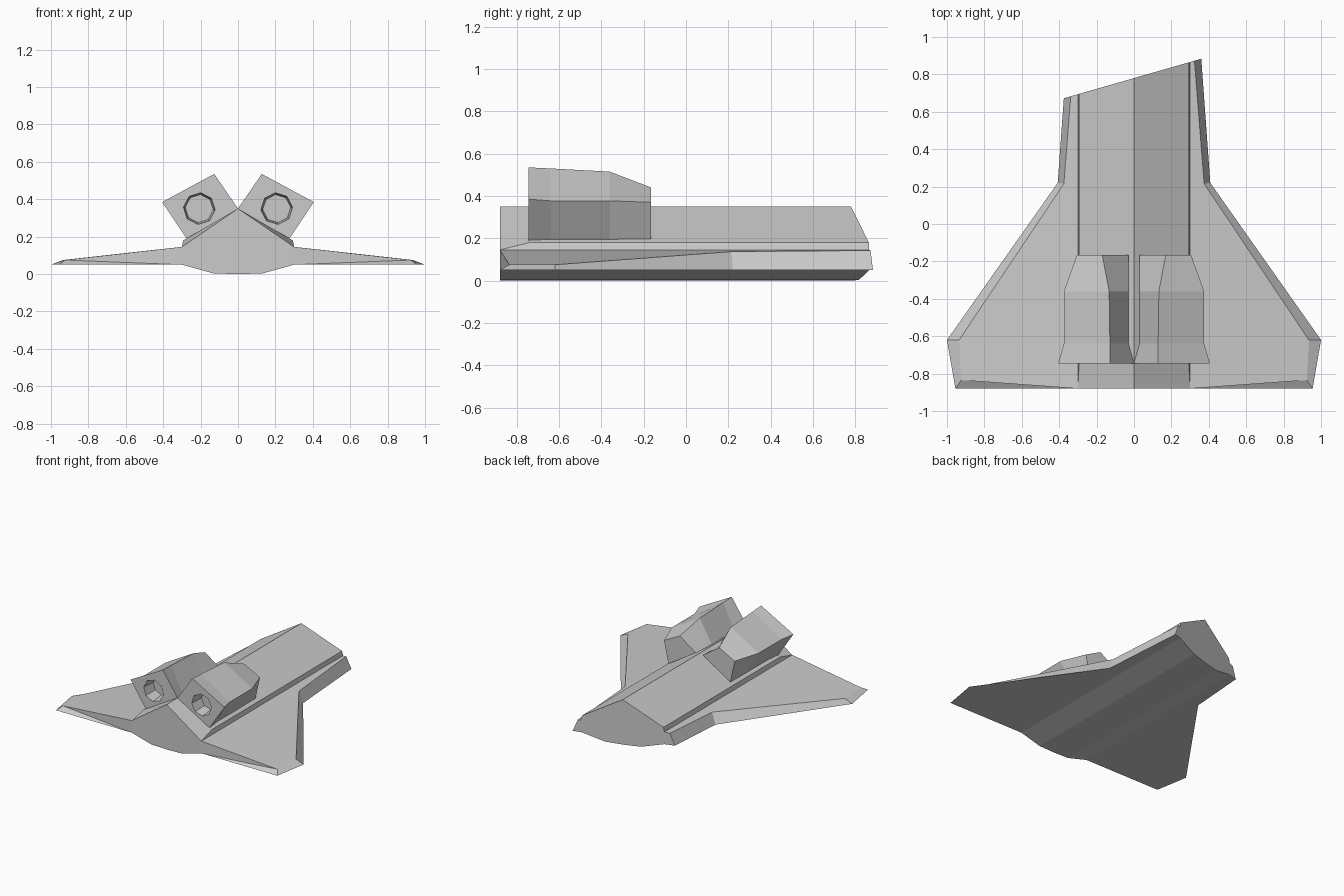
import bpy, bmesh
from math import cos, sin, radians
from mathutils import Vector

if "Cube" in bpy.data.objects:
    bpy.data.objects.remove(bpy.data.objects["Cube"])


def finish(bm, name):
    bmesh.ops.recalc_face_normals(bm, faces=bm.faces[:])
    me = bpy.data.meshes.new(name)
    bm.to_mesh(me)
    bm.free()
    ob = bpy.data.objects.new(name, me)
    bpy.context.collection.objects.link(ob)
    return ob


def loft(bm, rings, closed):
    n = len(rings[0])
    for a, b in zip(rings, rings[1:]):
        for i in range(n if closed else n - 1):
            j = (i + 1) % n
            bm.faces.new((a[i], a[j], b[j], b[i]))


# Hull and wings: half stations of (body y, shoulder, wing top edge, wing outer edge)
stations = [
    (-0.88, (0.30, -0.88, 0.145), (0.925, -0.835, 0.075), (0.955, -0.88)),
    (-0.74, (0.293, -0.74, 0.18), (0.935, -0.62, 0.075), (1.0, -0.62)),
    (0.22, (0.293, 0.22, 0.18), (0.375, 0.215, 0.137), (0.408, 0.22)),
    (1.10, (0.293, 1.10, 0.18), (0.305, 1.10, 0.144), (0.344, 1.10)),
]
bm = bmesh.new()
rings = []
for y, shoulder, top, outer in stations:
    pts = [(0, y, 0.35), shoulder, (0.30, y, 0.145), top, (*outer, 0.05),
           (0.30, y, 0.05), (0.13, y, 0.003), (0, y, 0.0)]
    rings.append([bm.verts.new(p) for p in pts])
loft(bm, rings, closed=False)

# Flat engine end of the hull and bevelled trailing edges
f = rings[0]
bm.faces.new((f[0], f[2], f[5], f[6], f[7]))
bm.faces.new((f[2], f[3], f[5]))
bm.faces.new((f[3], f[4], f[5]))
bmesh.ops.remove_doubles(bm, verts=bm.verts[:], dist=0.0005)
bmesh.ops.mirror(bm, geom=bm.verts[:] + bm.edges[:] + bm.faces[:],
                 axis='X', merge_dist=0.0005)
bmesh.ops.remove_doubles(bm, verts=bm.verts[:], dist=0.0005)

# Slanted cut across the nose, capped
cut = bmesh.ops.bisect_plane(bm, geom=bm.verts[:] + bm.edges[:] + bm.faces[:],
                             plane_co=(0, 0.78, 0),
                             plane_no=Vector((-0.287, 1, 0)).normalized(),
                             clear_outer=True)
bmesh.ops.contextual_create(
    bm, geom=[e for e in cut['geom_cut'] if isinstance(e, bmesh.types.BMEdge)])
finish(bm, "hull_with_wings")

# Engine pod: four-sided sections (top, outer, bottom, inner corners)
sections = [
    (-0.745, [(0.127, 0.535), (0.405, 0.385), (0.275, 0.19), (0.0, 0.35)]),
    (-0.64, [(0.129, 0.53), (0.375, 0.377), (0.267, 0.195), (0.03, 0.335)]),
    (-0.36, [(0.133, 0.515), (0.375, 0.377), (0.267, 0.195), (0.03, 0.335)]),
    (-0.165, [(0.17, 0.44), (0.305, 0.37), (0.267, 0.197), (0.03, 0.345)]),
]
bm = bmesh.new()
rings = [[bm.verts.new((x, y, z)) for x, z in c] for y, c in sections]
loft(bm, rings, closed=True)
bm.faces.new(rings[-1])


# Octagonal nozzle recess
def octagon(y, r):
    angles = [radians(140 - 45 * i) for i in range(8)]
    return [bm.verts.new((0.207 + r * cos(a), y, 0.35 + r * sin(a))) for a in angles]


mouth, floor = octagon(-0.745, 0.085), octagon(-0.64, 0.075)
loft(bm, [mouth, floor], closed=True)
bm.faces.new(floor)
for i, corner in enumerate(rings[0]):
    nxt = rings[0][(i + 1) % 4]
    bm.faces.new((corner, mouth[2 * i], mouth[2 * i + 1]))
    bm.faces.new((corner, mouth[2 * i + 1], mouth[(2 * i + 2) % 8], nxt))
pods = finish(bm, "engine_pods")
pods.modifiers.new("mirror", 'MIRROR').use_mirror_merge = False
